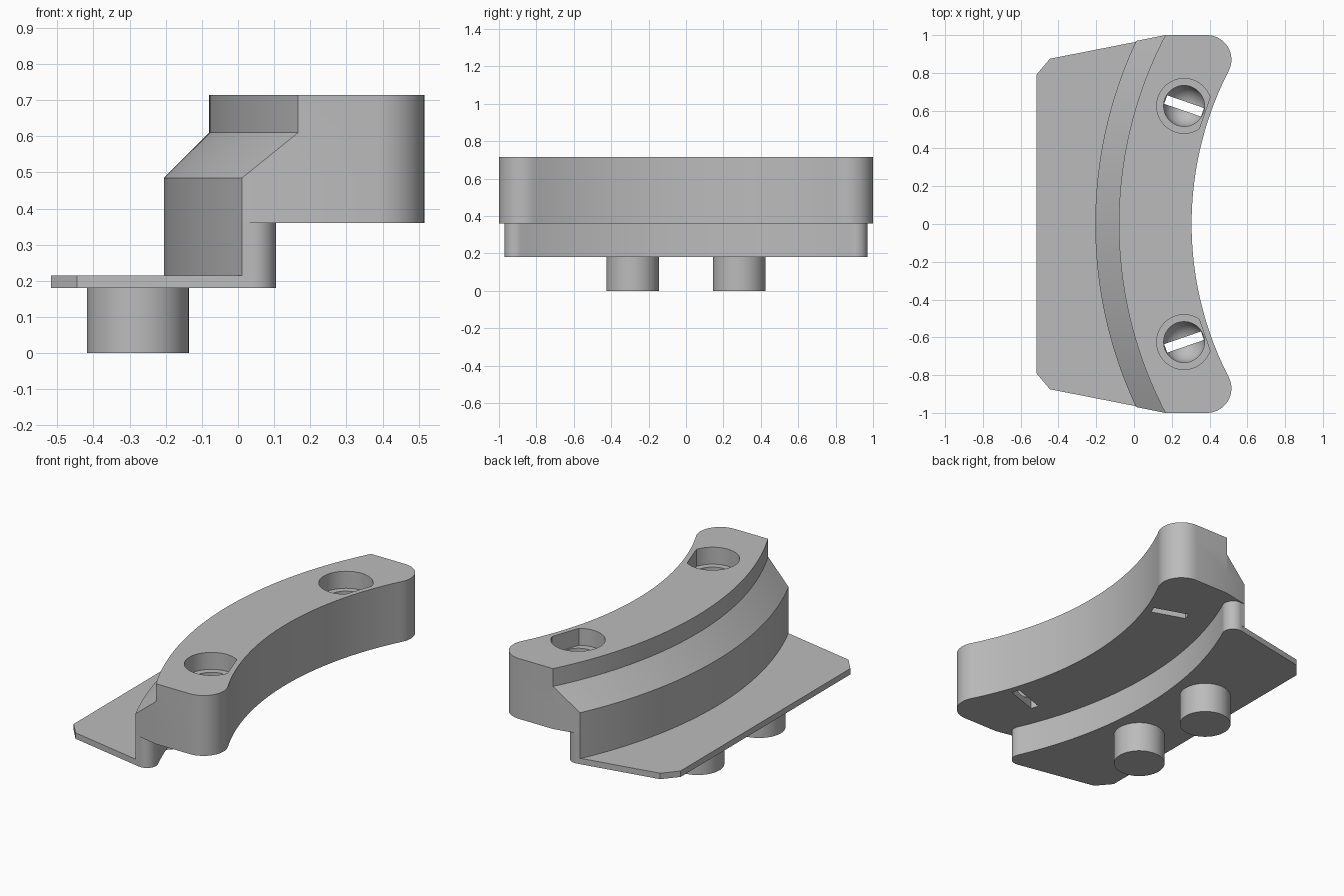
import bpy, bmesh, math

cube = bpy.data.objects.get("Cube")
if cube:
    bpy.data.objects.remove(cube, do_unlink=True)

grey = bpy.data.materials.new("plain grey")
grey.use_nodes = True
colour = (0.5, 0.5, 0.5, 1)
grey.diffuse_color = colour
grey.node_tree.nodes["Principled BSDF"].inputs["Base Color"].default_value = colour

CX = 2.075                               # shared centre of all the long arcs
R_WALL, R_TOP, R_RIB, R_INNER = 2.28, 2.155, 2.165, 1.77


def loft(name, layers):
    """Join outlines of equal point count, given as (z, points), into a solid."""
    bm = bmesh.new()
    rings = [[bm.verts.new((x, y, z)) for x, y in pts] for z, pts in layers]
    n = len(rings[0])
    for a, b in zip(rings, rings[1:]):
        for i in range(n):
            j = (i + 1) % n
            bm.faces.new((a[i], a[j], b[j], b[i]))
    bm.faces.new(rings[0][::-1])
    bm.faces.new(rings[-1])
    bmesh.ops.remove_doubles(bm, verts=bm.verts, dist=1e-5)
    bmesh.ops.recalc_face_normals(bm, faces=bm.faces)
    mesh = bpy.data.meshes.new(name)
    bm.to_mesh(mesh)
    bm.free()
    mesh.materials.append(grey)
    ob = bpy.data.objects.new(name, mesh)
    bpy.context.collection.objects.link(ob)
    return ob


def long_arc(radius, y0, y1, n=28):
    ys = [y0 + (y1 - y0) * i / n for i in range(n + 1)]
    return [(CX - math.sqrt(radius ** 2 - y * y), y) for y in ys]


def inner_edge(radius, r, y_max, start):
    """Rounded end corner running tangentially into the concave arc."""
    cy = y_max - r
    cx = CX - math.sqrt((radius + r) ** 2 - cy ** 2)
    a0, a1 = math.radians(start), math.atan2(-cy, CX - cx)
    pts = []
    for i in range(17):
        a = a0 + (a1 - a0) * i / 16
        pts.append((cx + r * math.cos(a), cy + r * math.sin(a)))
    return pts + long_arc(radius, pts[-1][1], 0)[1:]


def mirrored(half):
    return half + [(x, -y) for x, y in half[-2:0:-1]]


def circle(cx, cy, r, n=48):
    return [(cx + r * math.cos(math.tau * i / n), cy + r * math.sin(math.tau * i / n))
            for i in range(n)]


# Curved upper body with a sloped step on its outer side
body_edge = [(0.166, 1.0)] + inner_edge(R_INNER, 0.13, 1.0, 90)
wide = mirrored(long_arc(R_WALL, 0, 0.969) + body_edge)
slim = mirrored(long_arc(R_TOP, 0, 1.0) + body_edge)
body = loft("upper_body", [(0.36, wide), (0.485, wide), (0.61, slim), (0.715, slim)])

# Narrow rib below it and the flat base plate
rib_edge = inner_edge(R_RIB, 0.06, 0.97, 101)
rib = mirrored(long_arc(R_WALL, 0, 0.969) + rib_edge)
plate = mirrored([(-0.517, 0), (-0.517, 0.79), (-0.445, 0.875)] + rib_edge)
parts = [body,
         loft("lower_rib", [(0.215, rib), (0.36, rib)]),
         loft("base_plate", [(0.18, plate), (0.215, plate)])]

# Pegs under the plate
for side, s in (("left", 1), ("right", -1)):
    ring = circle(-0.277, 0.285 * s, 0.141)
    parts.append(loft(side + "_peg", [(0, ring), (0.18, ring)]))

# Flat-sided counterbores, round-bottomed sockets and through slots
cutters = []
for s in (1, -1):
    hx, hy = 0.265, 0.625 * s
    d = math.hypot(CX - hx, hy)
    ux, uy = (CX - hx) / d, -hy / d      # direction towards the arc centre

    def place(u, v):
        return (hx + u * ux - v * uy, hy + u * uy + v * ux)

    r, flat = 0.145, 0.115
    a0 = math.acos(flat / r)
    bore = [place(r * math.cos(a), r * math.sin(a))
            for a in (a0 + (math.tau - 2 * a0) * i / 40 for i in range(41))]
    cutters.append(loft("counterbore_cutter", [(0.615, bore), (0.8, bore)]))

    q = 0.108
    bowl = [(0.5 - q * math.cos(t), circle(hx, hy, q * math.sin(t)))
            for t in (math.pi / 2 * i / 10 for i in range(1, 11))]
    cutters.append(loft("socket_cutter", bowl + [(0.65, circle(hx, hy, q))]))

    slot = [place(u, v) for u, v in ((-.103, -.024), (.103, -.024), (.103, .024), (-.103, .024))]
    cutters.append(loft("slot_cutter", [(0.3, slot), (0.5, slot)]))

for c in cutters:
    c.hide_render = True
    mod = body.modifiers.new("cut", "BOOLEAN")
    mod.operation, mod.solver, mod.object = "DIFFERENCE", "EXACT", c
bpy.context.view_layer.update()
cut_mesh = bpy.data.meshes.new_from_object(
    body.evaluated_get(bpy.context.evaluated_depsgraph_get()))
body.modifiers.clear()
body.data = cut_mesh
for c in cutters:
    bpy.data.objects.remove(c, do_unlink=True)

# Smooth the round walls, keep the edges crisp
bpy.ops.object.select_all(action="DESELECT")
for ob in parts:
    ob.select_set(True)
bpy.context.view_layer.objects.active = body
bpy.ops.object.shade_smooth_by_angle(angle=math.radians(25))
